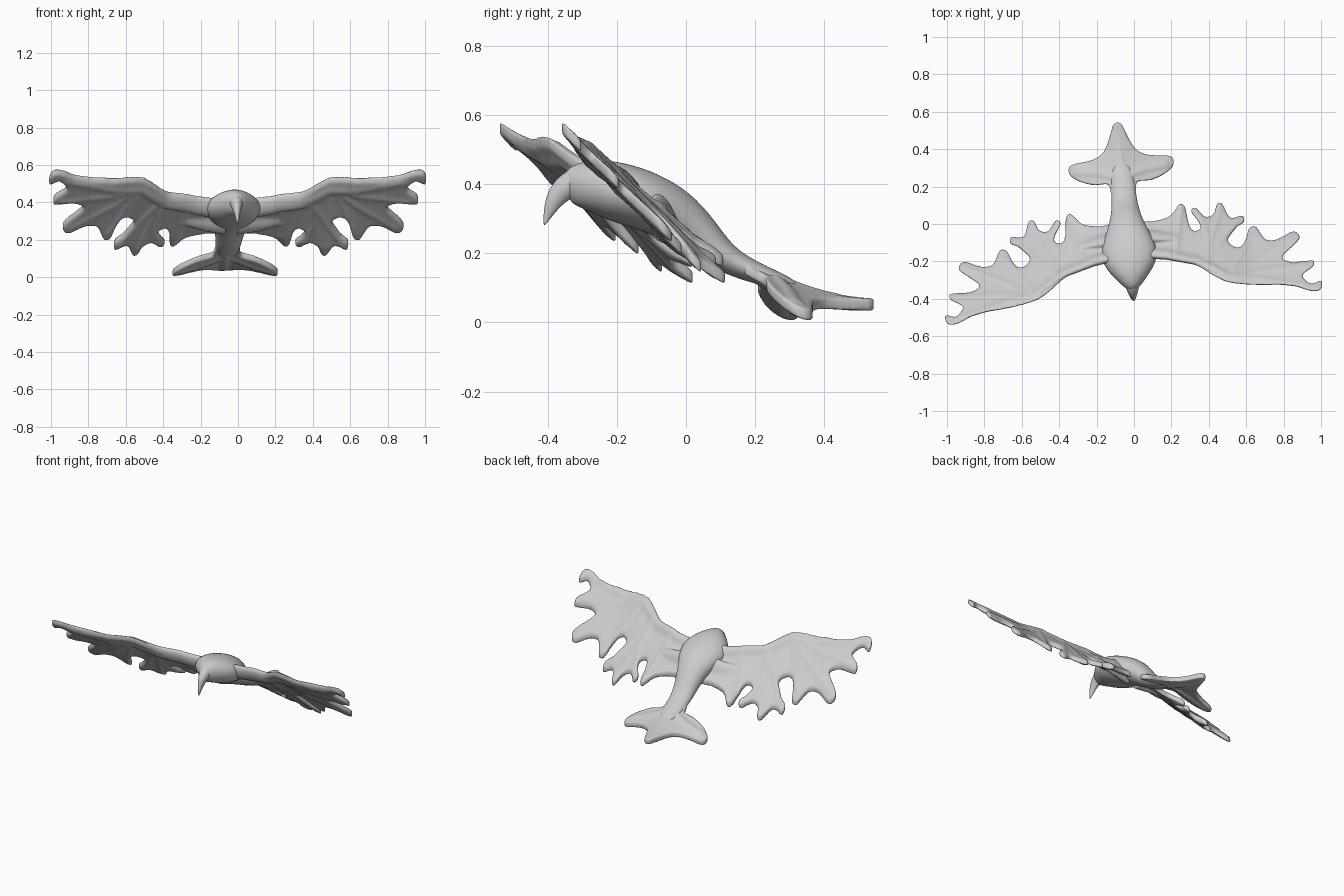
import bpy, bmesh, math
from mathutils import Vector, Matrix

cube = bpy.data.objects.get("Cube")
if cube:
    bpy.data.objects.remove(cube)

# One plain grey for the whole bird
grey = bpy.data.materials.new("stone grey")
grey.use_nodes = True
grey.diffuse_color = (0.6, 0.6, 0.6, 1)
bsdf = next(n for n in grey.node_tree.nodes if n.type == "BSDF_PRINCIPLED")
bsdf.inputs["Base Color"].default_value = grey.diffuse_color

# The bird is turned slightly about the vertical axis
PLACE = Matrix.Translation((-0.04, 0, 0)) @ Matrix.Rotation(math.radians(5.3), 4, "Z")


def make_object(name, bm):
    bmesh.ops.recalc_face_normals(bm, faces=bm.faces)
    mesh = bpy.data.meshes.new(name)
    bm.to_mesh(mesh)
    bm.free()
    obj = bpy.data.objects.new(name, mesh)
    bpy.context.collection.objects.link(obj)
    mesh.materials.append(grey)
    obj.matrix_world = PLACE
    return obj


def smooth(obj):
    for face in obj.data.polygons:
        face.use_smooth = True


def loft(bm, points, radii, sides=16):
    """Closed tube along points, with (width, height) radii per point."""
    points = [Vector(p) for p in points]
    rings = []
    for i, p in enumerate(points):
        along = (points[min(i + 1, len(points) - 1)] - points[max(i - 1, 0)]).normalized()
        side = along.cross(Vector((0, 0, 1))).normalized()
        up = side.cross(along)
        w, h = radii[i]
        ring = []
        for k in range(sides):
            a = math.tau * k / sides
            ring.append(bm.verts.new(p + side * w * math.cos(a) + up * h * math.sin(a)))
        rings.append(ring)
    for a, b in zip(rings, rings[1:]):
        for k in range(sides):
            n = (k + 1) % sides
            bm.faces.new((a[k], a[n], b[n], b[k]))
    bm.faces.new(rings[0])
    bm.faces.new(rings[-1])


def round_outline(pts):
    """Insert a smoothly interpolated point on each edge."""
    out = []
    n = len(pts)
    for i in range(n):
        a, b, c, d = (Vector(pts[(i + j) % n]) for j in (-1, 0, 1, 2))
        out += [b, (9 * (b + c) - a - d) / 16]
    return out


def membrane(name, outline, thickness, bones, bone_height, height):
    """Flat web with raised bones, fused, softened and then bent upward."""
    bm = bmesh.new()
    pts = round_outline(round_outline(outline))
    face = bm.faces.new([bm.verts.new((p.x, p.y, -thickness / 2)) for p in pts])
    grown = bmesh.ops.extrude_face_region(bm, geom=[face])["geom"]
    top = [g for g in grown if isinstance(g, bmesh.types.BMVert)]
    bmesh.ops.translate(bm, verts=top, vec=(0, 0, thickness))
    for path, start, end in bones:
        last = len(path) - 1
        rad = [start + (end - start) * i / last for i in range(last + 1)]
        loft(bm, [(x, y, 0) for x, y in path], [(r, r * bone_height) for r in rad], 12)
    obj = make_object(name, bm)
    remesh = obj.modifiers.new("fuse", "REMESH")
    remesh.mode = "VOXEL"
    remesh.voxel_size = 0.008
    soft = obj.modifiers.new("soften", "SMOOTH")
    soft.factor = 0.5
    soft.iterations = 7
    deps = bpy.context.evaluated_depsgraph_get()
    baked = bpy.data.meshes.new_from_object(obj.evaluated_get(deps))
    obj.modifiers.clear()
    obj.data = baked
    for v in baked.vertices:
        v.co.z += height(v.co.x, v.co.y)
    if not baked.materials:
        baked.materials.append(grey)
    smooth(obj)
    return obj


# Body: head, breast and tapering rump
bm = bmesh.new()
body = [(-.35, .39, .025, .035), (-.33, .395, .05, .06), (-.28, .4, .095, .076),
        (-.2, .378, .155, .09), (-.11, .35, .148, .088), (-.03, .31, .108, .08),
        (.04, .253, .083, .063), (.11, .185, .07, .043), (.19, .147, .066, .033),
        (.27, .12, .06, .025), (.33, .1, .03, .012)]
loft(bm, [(0, y, z) for y, z, w, h in body], [(w, h) for y, z, w, h in body])
body_obj = make_object("body", bm)
body_obj.modifiers.new("round", "SUBSURF").levels = 2
smooth(body_obj)

# Hooked beak
bm = bmesh.new()
loft(bm, [(0, -.29, .415), (0, -.34, .4), (0, -.376, .367), (0, -.397, .325), (0, -.412, .28)],
     [(.05, .045), (.036, .04), (.023, .032), (.012, .018), (.003, .003)])
beak = make_object("beak", bm)
beak.modifiers.new("round", "SUBSURF").levels = 2
smooth(beak)

# Wing outline: leading edge, hooked tip, then ragged feathers back to the root
wing_outline = [
    (.03, -.16), (.15, -.19), (.27, -.22), (.37, -.265), (.5, -.355), (.68, -.39), (.84, -.405),
    (.94, -.445), (1, -.445), (1.01, -.395), (.955, -.41), (.91, -.36), (.97, -.32), (.975, -.285),
    (.89, -.29), (.81, -.26), (.86, -.21), (.915, -.16), (.885, -.12), (.8, -.155), (.73, -.15),
    (.69, -.08), (.65, -.085), (.62, -.16), (.575, -.18), (.53, -.14), (.56, -.08), (.625, -.05),
    (.62, -.01), (.555, -.02), (.52, .06), (.49, .06), (.47, .01), (.42, 0), (.375, .055),
    (.35, .035), (.383, -.02), (.393, -.06), (.352, -.07), (.33, -.025), (.32, .06), (.29, .08),
    (.235, .02), (.13, 0), (.03, 0)]

wrist, elbow = (.52, -.33), (.4, -.24)
arm = [(.03, -.15), (.2, -.18), (.37, -.23), (.51, -.32), (.7, -.36), (.92, -.41)]
wing_bones = [(arm, .035, .017), ([(.03, -.08), (.15, -.08), (.28, -.1)], .055, .02)]
for tip in [(.94, -.3), (.88, -.15), (.67, -.11)]:
    wing_bones.append(([wrist, tip], .02, .018))
for tip in [(.6, -.03), (.505, .035)]:
    wing_bones.append(([elbow, tip], .02, .018))
wing_bones.append(([elbow, (.43, -.1), (.4, -.01), (.378, .03)], .02, .014))
wing_bones.append(([(.25, -.17), (.3, .055)], .02, .018))


def wing_height(x, y):
    bend = .07 - .24 * min(max(x - .25, 0), .4) - .05 * max(x - .65, 0)
    root = .1 * max(.25 - x, 0) + .6 * y * max(.5 - x, 0)
    return .165 - .976 * y + bend + root + .3 * max(y, 0)


left_wing = membrane("left_wing", wing_outline, .038, wing_bones, 1.45, wing_height)

# Right wing is the mirror image
right_mesh = left_wing.data.copy()
right_mesh.transform(Matrix.Scale(-1, 4, (1, 0, 0)))
right_mesh.flip_normals()
right_wing = bpy.data.objects.new("right_wing", right_mesh)
bpy.context.collection.objects.link(right_wing)
right_wing.matrix_world = PLACE

# Tail fan: two drooping lobes and a long centre point
half = [(.06, .16), (.075, .22), (.15, .222), (.23, .25), (.278, .29), (.268, .34),
        (.16, .355), (.085, .395), (.04, .49), (.018, .54)]
tail_outline = half + [(-x, y) for x, y in reversed(half)]
tail_bones = [([(0, .2), (0, .38), (0, .52)], .035, .02)]
for s in (1, -1):
    tail_bones.append(([(0, .25), (s * .12, .285), (s * .25, .3)], .03, .028))


def tail_height(x, y):
    return .052 + .8 * max(.54 - y, 0) ** 2 - .27 * max(abs(x) - .03, 0)


membrane("tail", tail_outline, .036, tail_bones, 1, tail_height)
